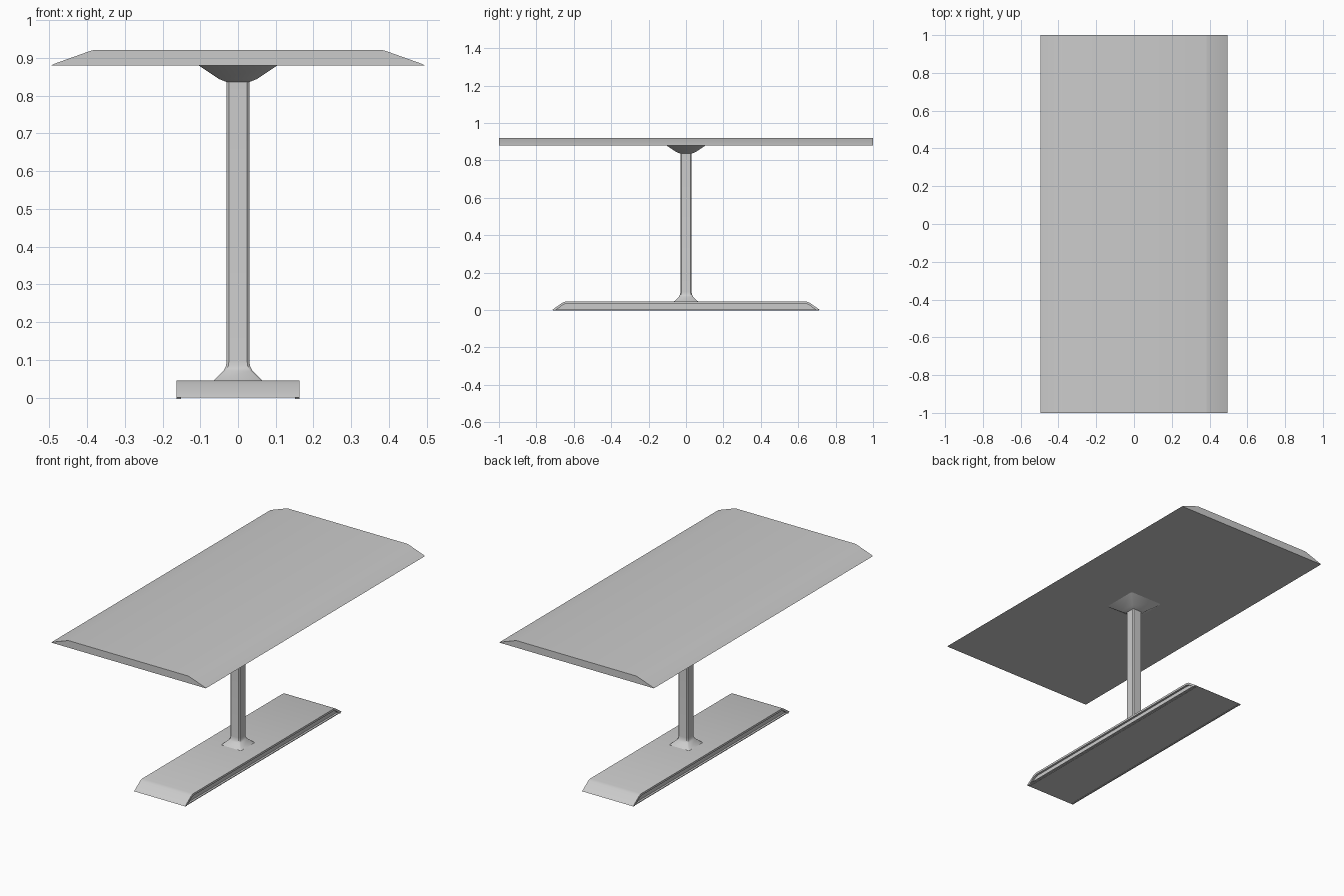
import bpy, bmesh, math
from mathutils import Vector

if "Cube" in bpy.data.objects:
    bpy.data.objects.remove(bpy.data.objects["Cube"])


def finish(name, bm):
    bmesh.ops.recalc_face_normals(bm, faces=bm.faces)
    mesh = bpy.data.meshes.new(name)
    bm.to_mesh(mesh)
    bm.free()
    obj = bpy.data.objects.new(name, mesh)
    bpy.context.collection.objects.link(obj)
    bpy.ops.object.select_all(action='DESELECT')
    obj.select_set(True)
    bpy.context.view_layer.objects.active = obj
    bpy.ops.object.shade_smooth_by_angle(angle=math.radians(30))
    return obj


def prism(points, direction):
    """Closed solid made by sweeping a flat outline along a direction."""
    bm = bmesh.new()
    face = bm.faces.new([bm.verts.new(p) for p in points])
    ext = bmesh.ops.extrude_face_region(bm, geom=[face])
    verts = [g for g in ext['geom'] if isinstance(g, bmesh.types.BMVert)]
    bmesh.ops.translate(bm, verts=verts, vec=direction)
    bmesh.ops.recalc_face_normals(bm, faces=bm.faces)
    return bm


# Tabletop: slab with long edges undercut to a thin lip
top_profile = [(-0.495, 0.88), (0.495, 0.88), (0.488, 0.884),
               (0.39, 0.919), (0.38, 0.921), (-0.38, 0.921),
               (-0.39, 0.919), (-0.488, 0.884)]
finish("tabletop", prism([(x, -1, z) for x, z in top_profile], (0, 2, 0)))

# Column: chamfered square rings flaring at foot and head (half width, z)
bm = bmesh.new()
rings = []
for h, z in [(0.066, 0.044), (0.038, 0.071), (0.032, 0.083), (0.03, 0.097),
             (0.03, 0.836), (0.05, 0.844), (0.106, 0.881)]:
    c = min(0.006, h * 0.2)
    outline = [(h, -h + c), (h, h - c), (h - c, h), (-h + c, h),
               (-h, h - c), (-h, -h + c), (-h + c, -h), (h - c, -h)]
    rings.append([bm.verts.new((x, y, z)) for x, y in outline])
for a, b in zip(rings, rings[1:]):
    for i in range(8):
        j = (i + 1) % 8
        bm.faces.new((a[i], a[j], b[j], b[i]))
bm.faces.new(rings[0])
bm.faces.new(rings[-1])
finish("column", bm)

# Foot: long bar with sloped ends and a recessed groove on each long side
foot_profile = [(-0.715, 0), (0.715, 0), (0.708, 0.006), (0.66, 0.04),
                (0.64, 0.046), (-0.64, 0.046), (-0.66, 0.04), (-0.708, 0.006)]
bm = prism([(-0.163, y, z) for y, z in foot_profile], (0.326, 0, 0))
sides = [f for f in bm.faces if abs(f.normal.x) > 0.9]
for f in sides:
    inward = Vector((-math.copysign(0.012, f.normal.x), 0, 0))
    bmesh.ops.inset_region(bm, faces=[f], thickness=0.012)
    ext = bmesh.ops.extrude_face_region(bm, geom=[f])
    verts = [g for g in ext['geom'] if isinstance(g, bmesh.types.BMVert)]
    bmesh.ops.translate(bm, verts=verts, vec=inward)
    if f.is_valid:
        bmesh.ops.delete(bm, geom=[f], context='FACES_ONLY')
finish("foot", bm)
